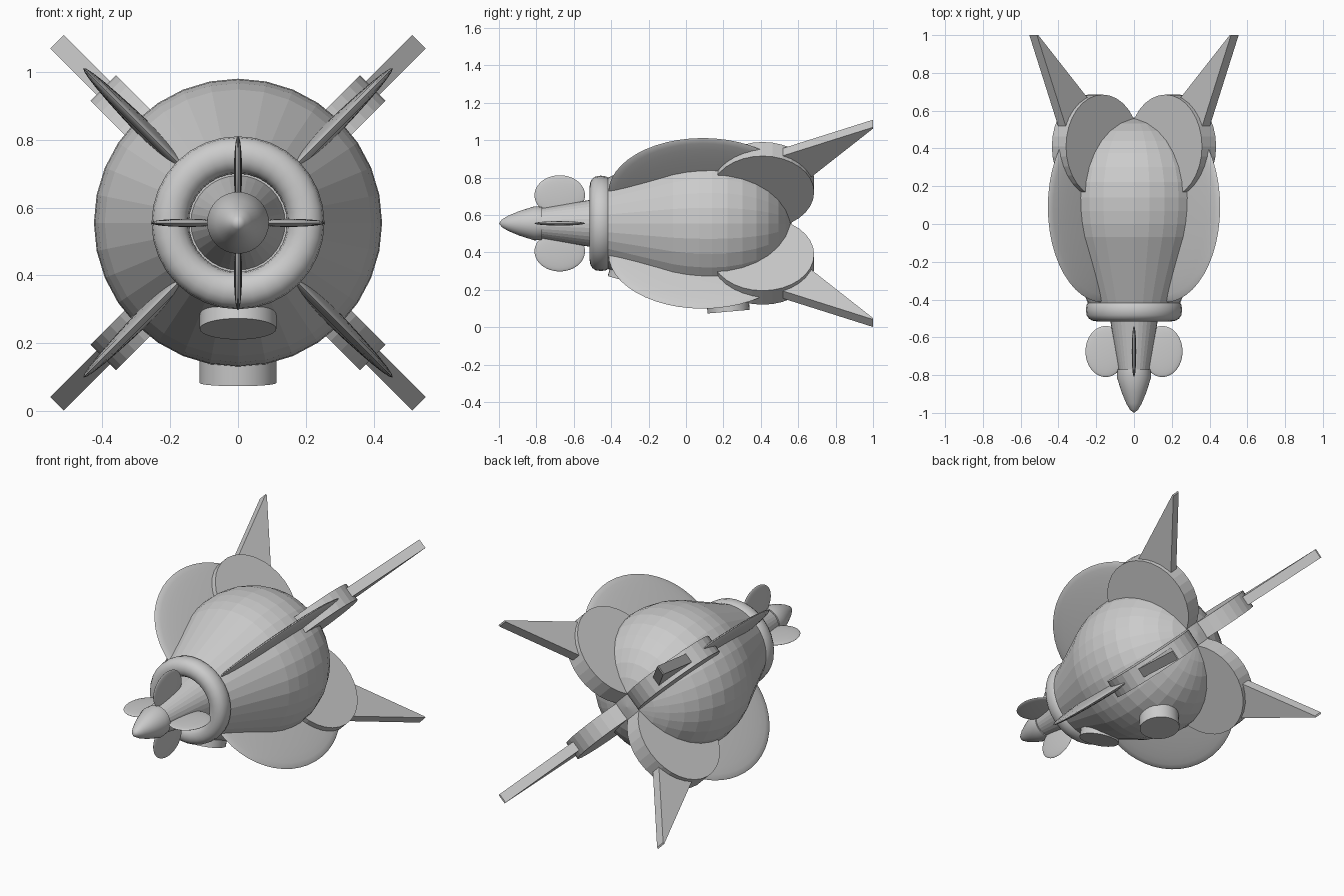
import bpy, bmesh, math
from mathutils import Matrix

if "Cube" in bpy.data.objects:
    bpy.data.objects.remove(bpy.data.objects["Cube"])

AXIS = Matrix.Translation((0, 0, 0.555))  # long axis runs along y at this height


def finish(bm, name, smooth=None):
    bmesh.ops.recalc_face_normals(bm, faces=bm.faces)
    me = bpy.data.meshes.new(name)
    bm.to_mesh(me)
    bm.free()
    ob = bpy.data.objects.new(name, me)
    bpy.context.collection.objects.link(ob)
    if smooth:
        bpy.ops.object.select_all(action='DESELECT')
        ob.select_set(True)
        bpy.context.view_layer.objects.active = ob
        bpy.ops.object.shade_smooth_by_angle(angle=math.radians(smooth))
    return ob


def lathe(name, profile, segs=32, smooth=None, closed=False):
    """Spin (y, radius) points around the long axis."""
    bm = bmesh.new()
    vs = [bm.verts.new((r, y, 0)) for y, r in profile]
    edges = [bm.edges.new(p) for p in zip(vs, vs[1:])]
    if closed:
        edges.append(bm.edges.new((vs[-1], vs[0])))
    bmesh.ops.spin(bm, geom=vs + edges, cent=(0, 0, 0), axis=(0, 1, 0),
                   angle=2 * math.pi, steps=segs, use_merge=True)
    bmesh.ops.remove_doubles(bm, verts=bm.verts, dist=1e-5)
    bm.transform(AXIS)
    return finish(bm, name, smooth)


def radial(angle):
    return AXIS @ Matrix.Rotation(math.radians(angle), 4, 'Y')


def lens(name, angle, r, y, size):
    """Flattened ellipsoid pointing outward from the axis."""
    bm = bmesh.new()
    bmesh.ops.create_uvsphere(bm, u_segments=48, v_segments=16, radius=1)
    bm.transform(radial(angle) @ Matrix.Translation((r, y, 0)) @ Matrix.Diagonal((*size, 1)))
    return finish(bm, name, 40)


# Body: straight cone running into a round tail
tail = [(0.14 + 0.425 * math.sin(t), 0.425 * math.cos(t))
        for t in (i * math.pi / 16 for i in range(8))]
lathe("body", [(-0.44, 0), (-0.44, 0.235), (-0.07, 0.393), (0.0, 0.412), (0.07, 0.422)]
      + tail + [(0.565, 0)])

# Rounded collar at the front of the body
lathe("collar", [(-0.455 + 0.06 * math.copysign(abs(math.cos(t)) ** 0.8, math.cos(t)),
                  0.2 + 0.055 * math.sin(t)) for t in (i * math.pi / 8 for i in range(16))],
      smooth=40, closed=True)

# Shaft cone and pointed nose
lathe("shaft", [(-0.79, 0), (-0.79, 0.077), (-0.51, 0.126), (-0.42, 0.143), (-0.42, 0)])
lathe("nose", [(-1, 0), (-0.985, 0.02), (-0.95, 0.041), (-0.89, 0.066), (-0.81, 0.091),
               (-0.77, 0.088), (-0.77, 0)], smooth=35)

# Propeller blades
for i in range(4):
    lens(f"blade_{i + 1}", 90 * i, 0.15, -0.675, (0.107, 0.135, 0.012))

# Four diagonal assemblies: side fin, round tail plate, swept tail spike
for i in range(4):
    a = 45 + 90 * i
    lens(f"side_fin_{i + 1}", a, 0.23, 0.09, (0.415, 0.505, 0.027))

    bm = bmesh.new()
    bmesh.ops.create_cone(bm, cap_ends=True, segments=32, radius1=0.275, radius2=0.275, depth=0.106)
    bm.transform(radial(a) @ Matrix.Translation((0.287, 0.41, 0)))
    finish(bm, f"tail_plate_{i + 1}")

    bm = bmesh.new()
    outline = [(0.755, 1.0), (0.745, 1.0), (0.29, 0.59), (0.5, 0.43)]
    f = bm.faces.new([bm.verts.new((r, y, -0.0285)) for r, y in outline])
    top = bmesh.ops.extrude_face_region(bm, geom=[f])["geom"]
    bmesh.ops.translate(bm, vec=(0, 0, 0.057),
                        verts=[v for v in top if isinstance(v, bmesh.types.BMVert)])
    bm.transform(radial(a))
    finish(bm, f"tail_spike_{i + 1}")

# Round pads on the underside: (name, y, z of the outer face, tilt)
for name, y, z, tilt in (("front_pad", -0.31, 0.242, -16), ("rear_pad", 0.228, 0.083, 5)):
    bm = bmesh.new()
    bmesh.ops.create_cone(bm, cap_ends=True, segments=32, radius1=0.113, radius2=0.113, depth=0.1)
    bm.transform(Matrix.Translation((0, y, z)) @ Matrix.Rotation(math.radians(tilt), 4, 'X')
                 @ Matrix.Translation((0, 0, 0.05)))
    finish(bm, name, 35)
